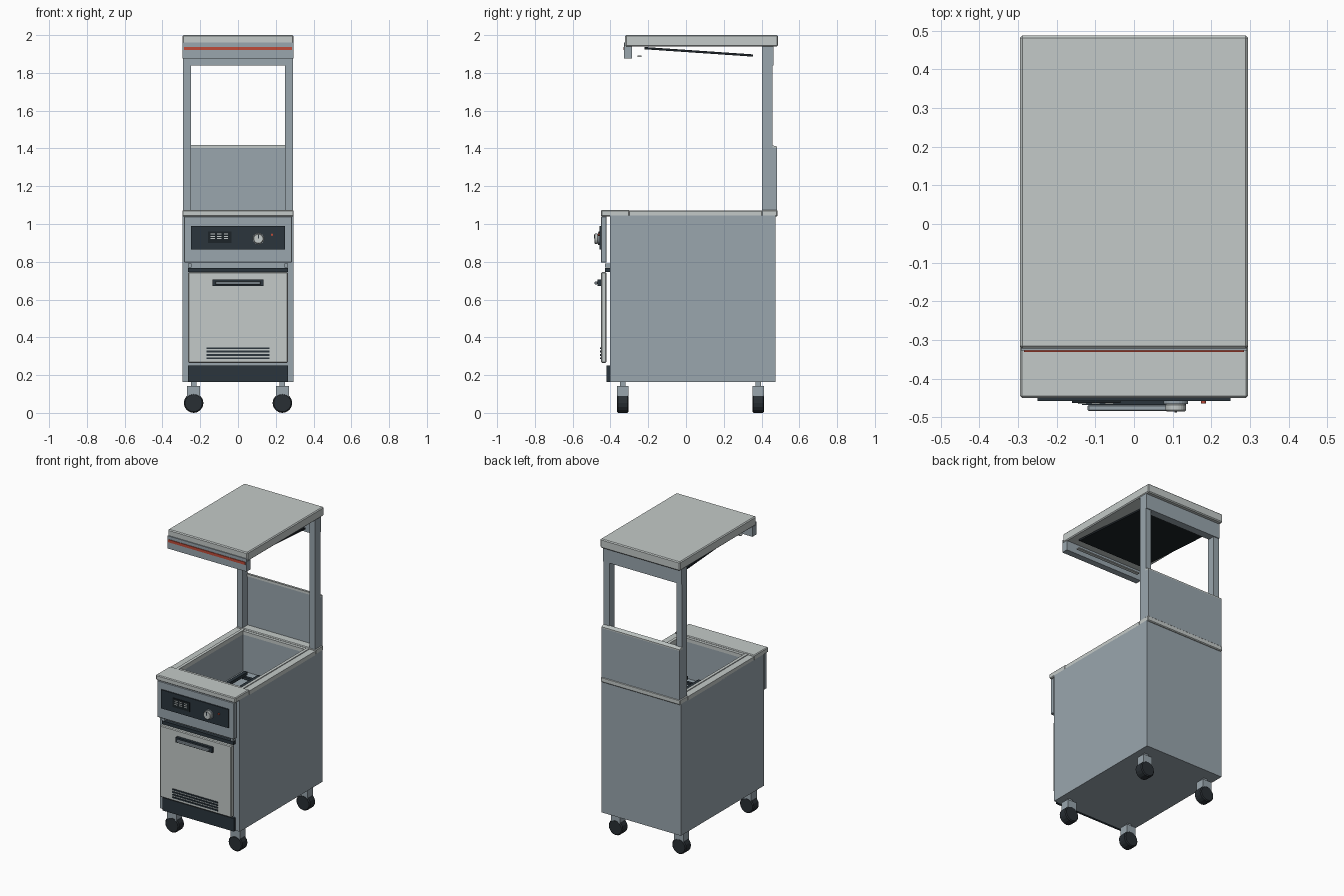
import bpy, bmesh, math
from mathutils import Matrix

if "Cube" in bpy.data.objects:
    bpy.data.objects.remove(bpy.data.objects["Cube"])


def material(name, r, g, b):
    m = bpy.data.materials.new(name)
    m.diffuse_color = (r, g, b, 1)
    m.use_nodes = True
    m.node_tree.nodes["Principled BSDF"].inputs["Base Color"].default_value = m.diffuse_color
    return m


LIGHT = material("light_steel", 0.55, 0.59, 0.58)
STEEL = material("blue_grey_steel", 0.32, 0.38, 0.42)
DARK = material("charcoal", 0.024, 0.036, 0.046)
BLACK = material("filter_black", 0.012, 0.017, 0.021)
RUBBER = material("rubber", 0.022, 0.028, 0.034)
RED = material("red", 0.52, 0.07, 0.04)


def add(name, bm, mat, bevel=0):
    mesh = bpy.data.meshes.new(name)
    bm.to_mesh(mesh)
    bm.free()
    mesh.materials.append(mat)
    ob = bpy.data.objects.new(name, mesh)
    bpy.context.collection.objects.link(ob)
    if bevel:
        mod = ob.modifiers.new("bevel", 'BEVEL')
        mod.width = bevel
        mod.segments = 1
    return ob


def box(name, x, y, z, mat, bevel=0, open_top=False, inward=False):
    """Box from (min, max) ranges, optionally open above or facing inward."""
    bm = bmesh.new()
    bmesh.ops.create_cube(bm, size=1)
    for v in bm.verts:
        v.co = [r[0] if c < 0 else r[1] for c, r in zip(v.co, (x, y, z))]
    bm.normal_update()
    if open_top:
        top = [f for f in bm.faces if f.normal.z > 0.9]
        bmesh.ops.delete(bm, geom=top, context='FACES')
    if inward:
        bmesh.ops.reverse_faces(bm, faces=bm.faces[:])
    return add(name, bm, mat, bevel)


def cyl_y(name, x, z, y, r, mat, sides=16, bevel=0):
    """Cylinder lying along y, between y[0] and y[1]."""
    bm = bmesh.new()
    bmesh.ops.create_cone(bm, cap_ends=True, segments=sides, radius1=r, radius2=r, depth=y[1] - y[0])
    bm.transform(Matrix.Translation((x, sum(y) / 2, z)) @ Matrix.Rotation(math.pi / 2, 4, 'X'))
    return add(name, bm, mat, bevel)


def profile_x(name, pts, half, mat):
    """Extrude a (y, z) profile across x from -half to half."""
    bm = bmesh.new()
    face = bm.faces.new([bm.verts.new((-half, y, z)) for y, z in pts])
    out = bmesh.ops.extrude_face_region(bm, geom=[face])["geom"]
    for v in out:
        if isinstance(v, bmesh.types.BMVert):
            v.co.x = half
    bmesh.ops.recalc_face_normals(bm, faces=bm.faces[:])
    return add(name, bm, mat)


def sym(w):
    return (-w, w)


# Cabinet, open above so that the basin is visible
box("cabinet", sym(0.295), (-0.403, 0.475), (0.163, 1.045), STEEL, open_top=True)

# Counter frame around the basin
box("front_deck", sym(0.295), (-0.45, -0.30), (1.04, 1.075), LIGHT, 0.005)
box("rear_deck", sym(0.295), (0.40, 0.485), (1.04, 1.075), LIGHT, 0.005)
for s, side in ((-1, "left"), (1, "right")):
    box(side + "_counter_rail", sorted((s * 0.25, s * 0.295)), (-0.30, 0.40), (1.04, 1.067), LIGHT)
    box(side + "_basin_lip", sorted((s * 0.23, s * 0.25)), (-0.30, 0.40), (1.045, 1.072), LIGHT)
box("front_basin_lip", sym(0.23), (-0.30, -0.28), (1.045, 1.068), LIGHT)
box("rear_basin_lip", sym(0.23), (0.38, 0.40), (1.045, 1.068), LIGHT)

# Basin with heating bars
box("basin", sym(0.23), (-0.28, 0.38), (0.80, 1.05), STEEL, open_top=True, inward=True)
for i in range(4):
    x = -0.15 + 0.1 * i
    box("heating_bar", (x - 0.012, x + 0.012), (-0.22, 0.30), (0.83, 0.85), DARK)
for y in (-0.2, 0.26):
    box("heating_crossbar", sym(0.17), (y, y + 0.02), (0.815, 0.83), DARK)

# Control panel with display, knob and lamp
box("control_panel", sym(0.285), (-0.45, -0.42), (0.795, 1.04), STEEL, 0.003)
box("control_face", sym(0.25), (-0.458, -0.45), (0.865, 0.99), DARK)
box("display", (-0.16, -0.035), (-0.463, -0.458), (0.90, 0.96), BLACK)
for row in range(3):
    for col in range(3):
        x = -0.145 + col * 0.035
        z = 0.92 + row * 0.012
        box("display_dash", (x, x + 0.022), (-0.466, -0.463), (z, z + 0.005), LIGHT)
cyl_y("knob_base", 0.108, 0.922, (-0.466, -0.458), 0.032, STEEL, 24)
cyl_y("knob", 0.108, 0.922, (-0.485, -0.466), 0.027, LIGHT, 24, 0.003)
box("knob_pointer", (0.105, 0.111), (-0.488, -0.485), (0.922, 0.945), DARK)
cyl_y("warning_lamp", 0.18, 0.943, (-0.465, -0.458), 0.006, RED, 12)

# Door, handle, vents and kick plate
box("door", sym(0.265), (-0.45, -0.422), (0.265, 0.745), LIGHT, 0.005)
box("door_top_gap", sym(0.265), (-0.428, -0.403), (0.745, 0.767), DARK)
box("handle_plate", sym(0.135), (-0.468, -0.45), (0.672, 0.706), DARK)
box("handle_bar", sym(0.12), (-0.484, -0.468), (0.68, 0.696), STEEL, 0.003)
for i in range(4):
    z = 0.285 + i * 0.0175
    box("door_vent", sym(0.168), (-0.456, -0.45), (z, z + 0.009), DARK)
box("kick_plate", sym(0.265), (-0.422, -0.403), (0.163, 0.25), DARK)
for s in (-1, 1):
    box("hinge", sorted((s * 0.245, s * 0.265)), (-0.43, -0.403), (0.77, 0.79), STEEL)

# Rear posts, splash panel and crossbar
for s, side in ((-1, "left"), (1, "right")):
    box(side + "_post", sorted((s * 0.248, s * 0.29)), (0.403, 0.457), (1.07, 1.945), STEEL)
profile_x("splash_panel", [(0.457, 1.07), (0.482, 1.07), (0.482, 1.402), (0.457, 1.405)], 0.29, STEEL)
profile_x("splash_trim", [(0.452, 1.402), (0.482, 1.402), (0.482, 1.41), (0.452, 1.418)], 0.29, LIGHT)
box("rear_crossbar", sym(0.29), (0.41, 0.462), (1.84, 1.945), STEEL)

# Hood with front lip, stripe, sloped filter and lamp strip
box("hood", sym(0.295), (-0.322, 0.488), (1.94, 2.0), LIGHT, 0.006)
profile_x("hood_front_lip", [(-0.328, 1.875), (-0.285, 1.875), (-0.285, 1.94), (-0.322, 1.94),
                             (-0.322, 1.96), (-0.328, 1.96)], 0.293, STEEL)
box("hood_stripe", sym(0.285), (-0.332, -0.328), (1.92, 1.938), RED)
profile_x("filter", [(-0.22, 1.925), (0.355, 1.886), (0.355, 1.898), (-0.22, 1.937)], 0.25, BLACK)
box("lamp_strip", sym(0.24), (-0.257, -0.235), (1.884, 1.891), LIGHT)

# Casters
for x in (-0.235, 0.235):
    for y in (-0.335, 0.382):
        cyl_y("caster_wheel", x, 0.052, (y - 0.031, y + 0.031), 0.052, RUBBER, 16, 0.006)
        box("caster_fork", (x - 0.034, x + 0.034), (y - 0.03, y + 0.03), (0.07, 0.143), STEEL)
        box("caster_stem", (x - 0.015, x + 0.015), (y - 0.015, y + 0.015), (0.143, 0.165), STEEL)
